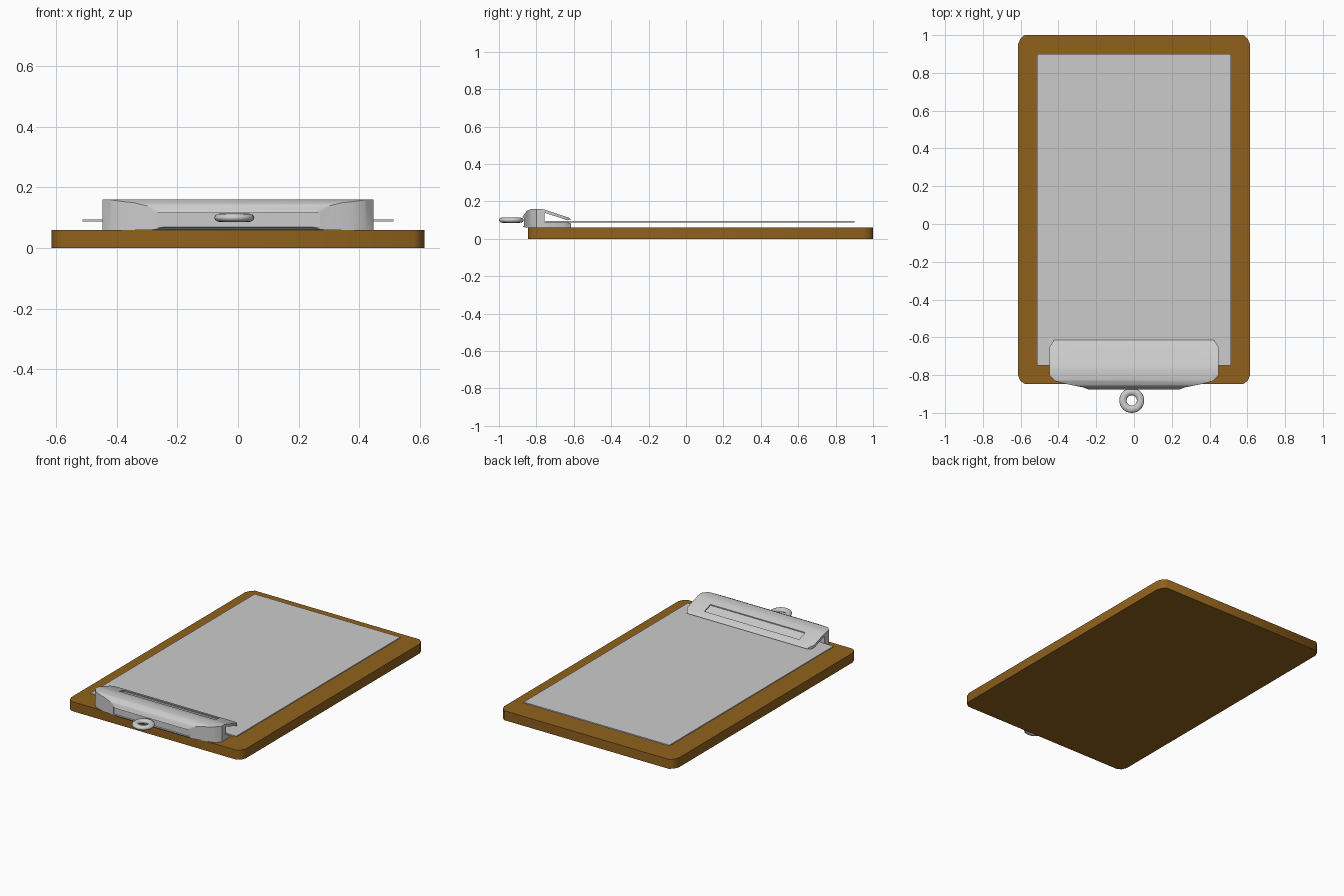
import bpy, bmesh, math
from mathutils import Vector

if "Cube" in bpy.data.objects:
    bpy.data.objects.remove(bpy.data.objects["Cube"])


def prism(name, points, vec):
    """Extrude a closed outline of 3D points along a vector."""
    bm = bmesh.new()
    face = bm.faces.new([bm.verts.new(p) for p in points])
    ext = bmesh.ops.extrude_face_region(bm, geom=[face])
    verts = [v for v in ext["geom"] if isinstance(v, bmesh.types.BMVert)]
    bmesh.ops.translate(bm, verts=verts, vec=Vector(vec))
    bmesh.ops.recalc_face_normals(bm, faces=bm.faces)
    mesh = bpy.data.meshes.new(name)
    bm.to_mesh(mesh)
    bm.free()
    ob = bpy.data.objects.new(name, mesh)
    bpy.context.collection.objects.link(ob)
    return ob


def smooth(ob, degrees):
    bpy.ops.object.select_all(action='DESELECT')
    ob.select_set(True)
    bpy.context.view_layer.objects.active = ob
    bpy.ops.object.shade_smooth_by_angle(angle=math.radians(degrees))


def mirrored(half, z):
    """Full outline from its right half, listed front to back."""
    return [(x, y, z) for x, y in half] + [(-x, y, z) for x, y in reversed(half)]


def boolean(ob, tool, op):
    mod = ob.modifiers.new(op.title(), 'BOOLEAN')
    mod.operation = op
    mod.solver = 'EXACT'
    mod.object = tool
    bpy.context.view_layer.objects.active = ob
    bpy.ops.object.modifier_apply(modifier=mod.name)
    bpy.data.objects.remove(tool)


# Wooden board with clipped corners
board = prism("board", mirrored([(0.58, -0.846), (0.602, -0.83), (0.615, -0.80),
                                 (0.615, 0.95), (0.602, 0.98), (0.58, 1.0)], 0), (0, 0, 0.06))
wood = bpy.data.materials.new("wood")
wood.diffuse_color = (0.28, 0.12, 0.012, 1)
wood.use_nodes = True
wood.node_tree.nodes["Principled BSDF"].inputs["Base Color"].default_value = wood.diffuse_color
board.data.materials.append(wood)
smooth(board, 50)

# Sheet of paper held above the board
paper = prism("paper", mirrored([(0.513, -0.75), (0.513, 0.9)], 0.087), (0, 0, 0.008))

# Clip: side profile with open jaw, trimmed by its plan outline
profile = [(-0.862, 0.06), (-0.875, 0.07), (-0.875, 0.115), (-0.865, 0.132),
           (-0.850, 0.150), (-0.828, 0.16), (-0.775, 0.16), (-0.755, 0.156),
           (-0.625, 0.113), (-0.615, 0.104), (-0.632, 0.099),
           (-0.757, 0.140), (-0.757, 0.087), (-0.632, 0.087), (-0.615, 0.083),
           (-0.615, 0.06)]
clip = prism("clip", [(-0.447, y, z) for y, z in profile], (0.894, 0, 0))
plan = prism("clip_outline", mirrored([(0.23, -0.88), (0.27, -0.865), (0.31, -0.857),
                                       (0.37, -0.845), (0.42, -0.83), (0.447, -0.80),
                                       (0.447, -0.65), (0.42, -0.61)], 0), (0, 0, 0.3))
boolean(clip, plan, 'INTERSECT')

# Shallow recess along the sloping jaw
jaw_cut = prism("jaw_recess", [(-0.335, y, z) for y, z in
                               [(-0.722, 0.139), (-0.660, 0.118), (-0.660, 0.2), (-0.722, 0.2)]],
                (0.668, 0, 0))
boolean(clip, jaw_cut, 'DIFFERENCE')

# Groove along the front face
front_cut = prism("front_groove", [(-0.27, y, z) for y, z in
                                   [(-0.9, 0.07), (-0.862, 0.07), (-0.862, 0.115), (-0.9, 0.115)]],
                  (0.54, 0, 0))
boolean(clip, front_cut, 'DIFFERENCE')
smooth(clip, 38)

# Hanging ring
bpy.ops.mesh.primitive_torus_add(location=(-0.012, -0.934, 0.1), major_radius=0.0465,
                                 minor_radius=0.0195, major_segments=32, minor_segments=12)
ring = bpy.context.object
ring.name = "hanging_ring"
ring.scale.z = 0.72
smooth(ring, 60)
